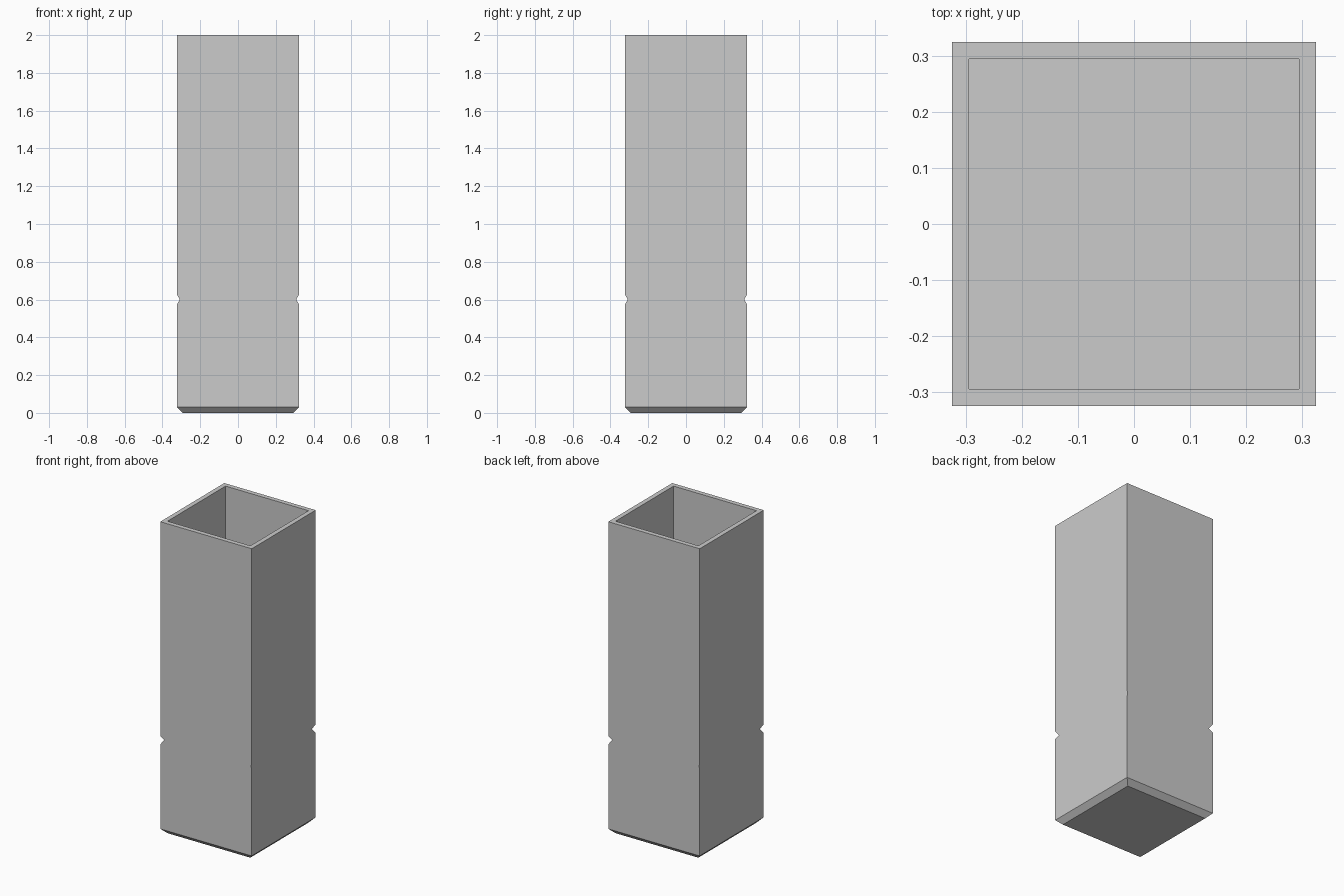
import bpy, bmesh

if "Cube" in bpy.data.objects:
    bpy.data.objects.remove(bpy.data.objects["Cube"])

# (half width, height) rings: underside, chamfer, groove, rim, inner wall, floor
OUT, INN = 0.324, 0.294
PROFILE = [(0.292, 0.0), (OUT, 0.032),
           (OUT, 0.573), (OUT - 0.016, 0.6), (OUT, 0.627),
           (OUT, 2.0), (INN, 2.0), (INN, 0.04)]
GROOVE = {2, 3, 4}  # rings shaded smooth


def square_shell(name, profile, smooth_rings):
    bm = bmesh.new()
    rings = [[bm.verts.new((sx * r, sy * r, z))
              for sx, sy in ((-1, -1), (1, -1), (1, 1), (-1, 1))]
             for r, z in profile]
    # Side walls
    for a, b in zip(rings, rings[1:]):
        for i in range(4):
            j = (i + 1) % 4
            bm.faces.new((a[i], a[j], b[j], b[i]))
    # Underside and inner floor
    bm.faces.new(rings[0][::-1])
    bm.faces.new(rings[-1])
    bmesh.ops.recalc_face_normals(bm, faces=bm.faces)
    # Every edge is crisp except the groove lines
    for e in bm.edges:
        e.smooth = False
    for k in smooth_rings:
        for i in range(4):
            bm.edges.get((rings[k][i], rings[k][(i + 1) % 4])).smooth = True
    for f in bm.faces:
        f.smooth = True
    mesh = bpy.data.meshes.new(name)
    bm.to_mesh(mesh)
    bm.free()
    obj = bpy.data.objects.new(name, mesh)
    bpy.context.collection.objects.link(obj)
    return obj


# Tall square planter; weighted normals keep the big walls evenly shaded
planter = square_shell("planter", PROFILE, GROOVE)
mod = planter.modifiers.new("wall_normals", 'WEIGHTED_NORMAL')
mod.keep_sharp = True
mod.weight = 100
